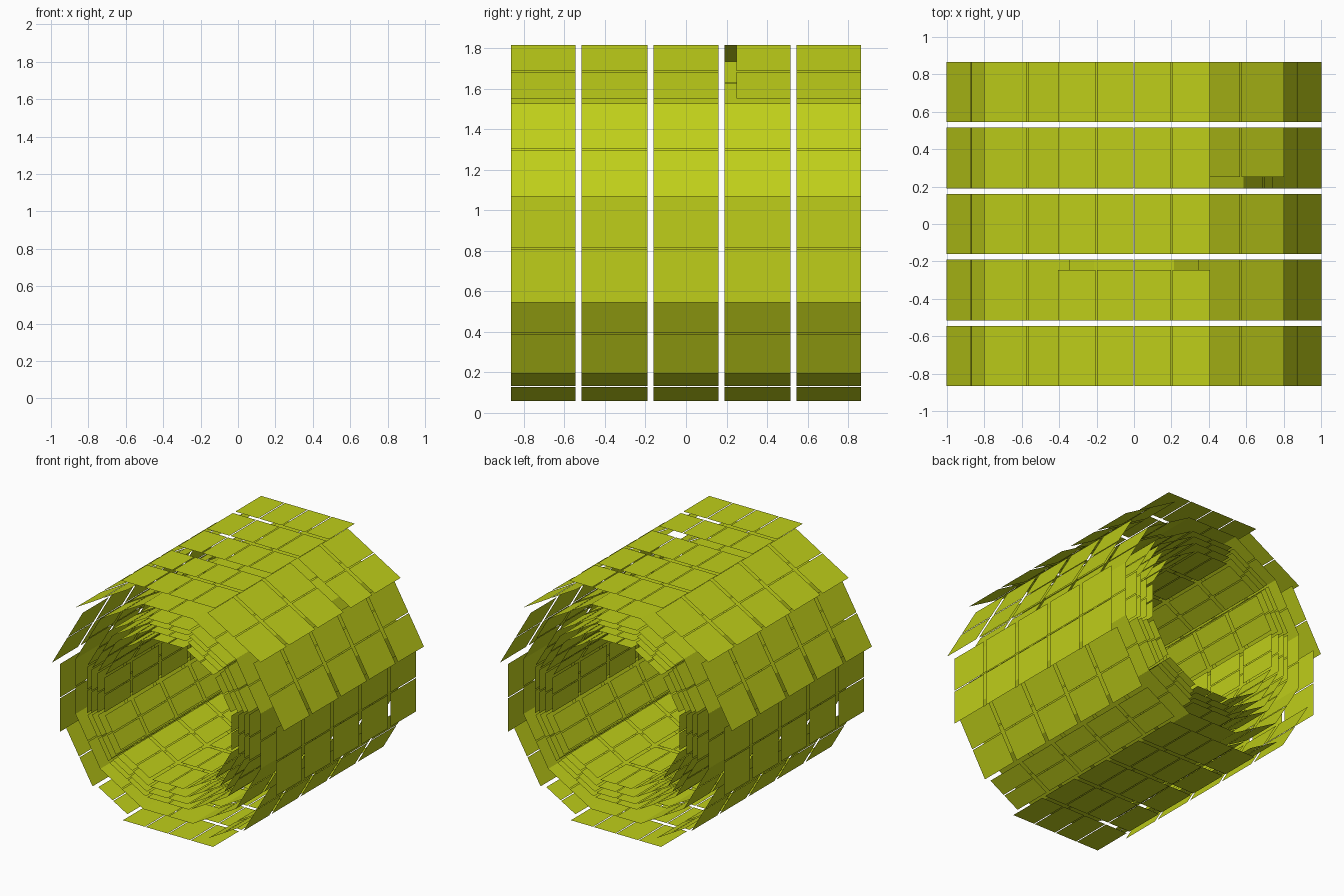
import bpy, bmesh
from math import radians, sin, cos

if "Cube" in bpy.data.objects:
    bpy.data.objects.remove(bpy.data.objects["Cube"])

CZ = 0.935                      # height of the barrel axis
ROWS = [(-0.865, -0.545), (-0.515, -0.19), (-0.16, 0.16), (0.19, 0.515), (0.545, 0.865)]
GAP = 0.008

mat = bpy.data.materials.new("yellow_green")
mat.diffuse_color = (0.52, 0.62, 0.01, 1)
mat.use_nodes = True
mat.node_tree.nodes["Principled BSDF"].inputs["Base Color"].default_value = mat.diffuse_color


def stave(bm, r, angle, shift, width, cols, trims):
    """Flat strip of thin panels facing outward; angle runs clockwise from the top."""
    a = radians(angle)
    w = width / cols
    for i in range(cols):
        t0 = shift - width / 2 + i * w + (GAP / 2 if i else 0)
        t1 = shift - width / 2 + (i + 1) * w - (GAP / 2 if i < cols - 1 else 0)
        for k, (y0, y1) in enumerate(ROWS):
            y0, y1 = trims.get(k, (y0, y1))
            quad = [(t0, y0), (t1, y0), (t1, y1), (t0, y1)]
            bm.faces.new([bm.verts.new((r * sin(a) + t * cos(a), y,
                                        CZ + r * cos(a) - t * sin(a))) for t, y in quad])


def layer(name, r, staves):
    bm = bmesh.new()
    for s in staves:
        stave(bm, r, *s)
    me = bpy.data.meshes.new(name)
    bm.to_mesh(me)
    bm.free()
    me.materials.append(mat)
    bpy.context.collection.objects.link(bpy.data.objects.new(name, me))


# outer layer: wide top and bottom, overlapping mirrored sides, two trimmed panels
outer = [(0, 0, 0.81, 4, {1: (-0.515, -0.245)}), (180, 0, 0.78, 4, {})]
for angle, shift, width in [(30, 0.12, 0.53), (60, 0.12, 0.53), (90, 0.125, 0.53),
                            (120, 0.085, 0.46), (150, -0.01, 0.29)]:
    outer.append((angle, shift, width, 2, {3: (0.25, 0.515)} if angle == 30 else {}))
    outer.append((-angle, -shift, width, 2, {}))
layer("outer_panel_layer", CZ, outer)

# nested inner layers, twelve staves each
for n, (r, width) in enumerate([(0.80, 0.43), (0.70, 0.36), (0.66, 0.34),
                                (0.61, 0.31), (0.55, 0.27)], 1):
    layer(f"inner_panel_layer_{n}", r, [(i * 30, 0, width, 2, {}) for i in range(12)])
